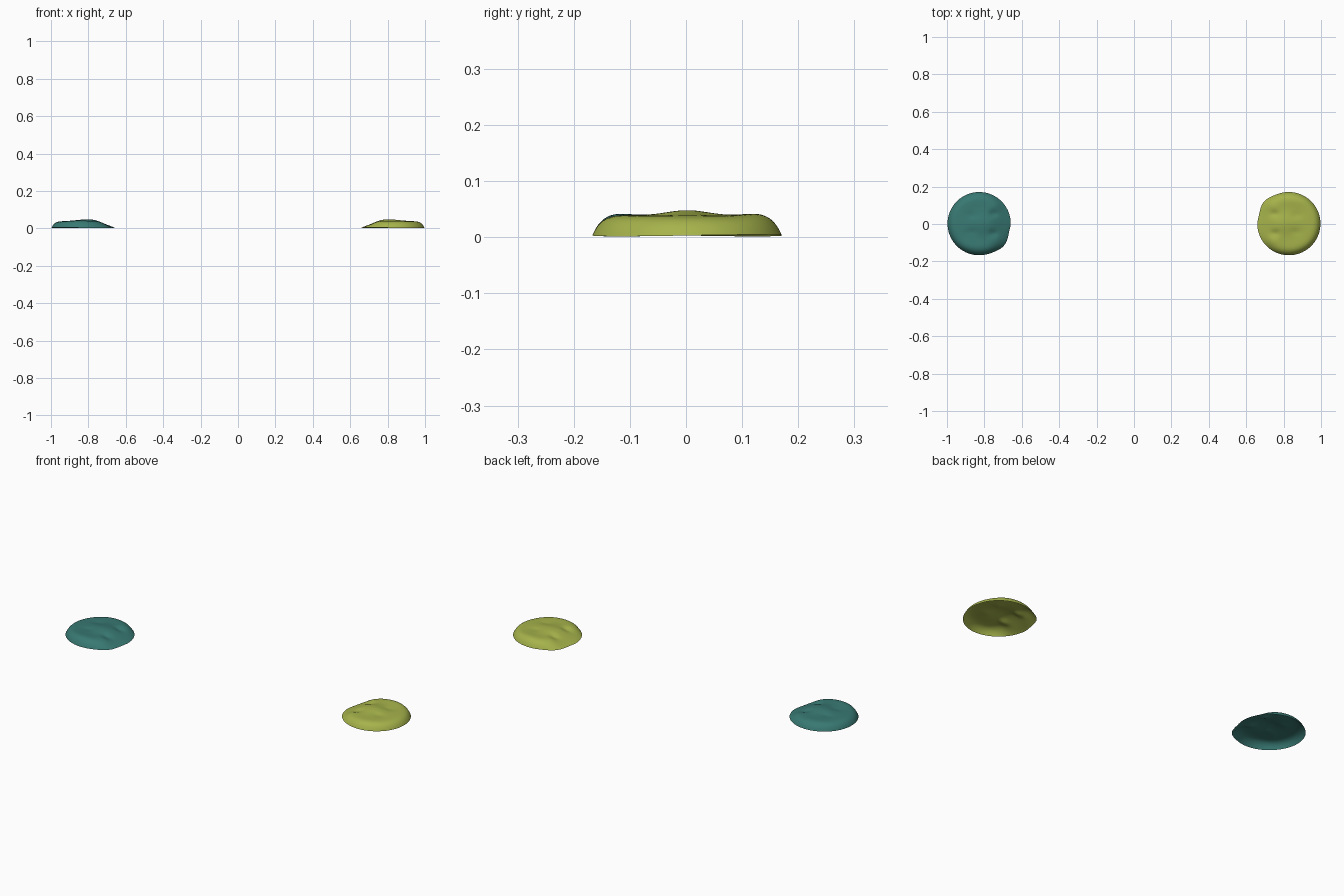
import bpy, bmesh, math

if "Cube" in bpy.data.objects:
    bpy.data.objects.remove(bpy.data.objects["Cube"])

R = 0.169      # base radius of a pad
RINGS, SEGS = 28, 72


def bump(u, v, cu, cv, su, sv):
    return math.exp(-((u - cu) / su) ** 2 - ((v - cv) / sv) ** 2)


def outline(a):
    # nearly round rim with a soft shoulder on the inner side
    d = (a - math.radians(138)) / 0.28
    n = (a - math.radians(165)) / 0.2
    return R * (1 + 0.05 * math.exp(-d * d) - 0.02 * math.exp(-n * n))


def height(u, v, s):
    # plateau outside, ramp falling towards the inner edge
    t = min(1, max(0, (u + 0.175) / 0.13))
    top = 0.011 + 0.027 * t * t * (3 - 2 * t)
    # central ridge, side swellings and creases
    top += 0.010 * bump(u, v, -0.02, 0.0, 0.08, 0.055)
    top += 0.005 * bump(u, v, 0.03, 0.13, 0.10, 0.04)
    top += 0.002 * bump(u, v, 0.05, -0.13, 0.10, 0.04)
    for side in (-1, 1):
        top -= 0.007 * bump(u, v, -0.075, 0.052 * side, 0.025, 0.018)
        top -= 0.003 * bump(u, v, 0.04, 0.045 * side, 0.03, 0.02)
        top += 0.004 * bump(u, v, -0.09, 0.095 * side, 0.03, 0.03)
    rim = 0.003 + 0.003 * (v / R) * (u / R)
    return rim + (top - rim) * (1 - s ** 11)


def make_pad(name, cx, turn, color):
    bm = bmesh.new()
    rings = []
    for i in range(1, RINGS + 1):
        s = math.sin(i / RINGS * math.pi / 2)   # denser near the rim
        ring = []
        for j in range(SEGS):
            a = 2 * math.pi * j / SEGS
            r = outline(a) * s
            u, v = r * math.cos(a), r * math.sin(a)
            ring.append(bm.verts.new((u, v, height(u, v, s))))
        rings.append(ring)
    centre = bm.verts.new((0, 0, height(0, 0, 0)))
    for j in range(SEGS):
        k = (j + 1) % SEGS
        bm.faces.new((centre, rings[0][j], rings[0][k]))
        for a, b in zip(rings, rings[1:]):
            bm.faces.new((a[j], b[j], b[k], a[k]))
    for f in bm.faces:
        f.smooth = True
    mesh = bpy.data.meshes.new(name)
    bm.to_mesh(mesh)
    bm.free()
    mat = bpy.data.materials.new(name + "_color")
    mat.diffuse_color = color
    mat.use_nodes = True
    mat.node_tree.nodes["Principled BSDF"].inputs["Base Color"].default_value = mat.diffuse_color
    mesh.materials.append(mat)
    ob = bpy.data.objects.new(name, mesh)
    ob.location = (cx, 0.002, 0)
    ob.rotation_euler.z = turn
    bpy.context.collection.objects.link(ob)


# two open-bottomed pads facing each other
make_pad("olive_pad", 0.828, 0, (0.38, 0.45, 0.07, 1))
make_pad("teal_pad", -0.828, math.pi, (0.04, 0.19, 0.17, 1))
